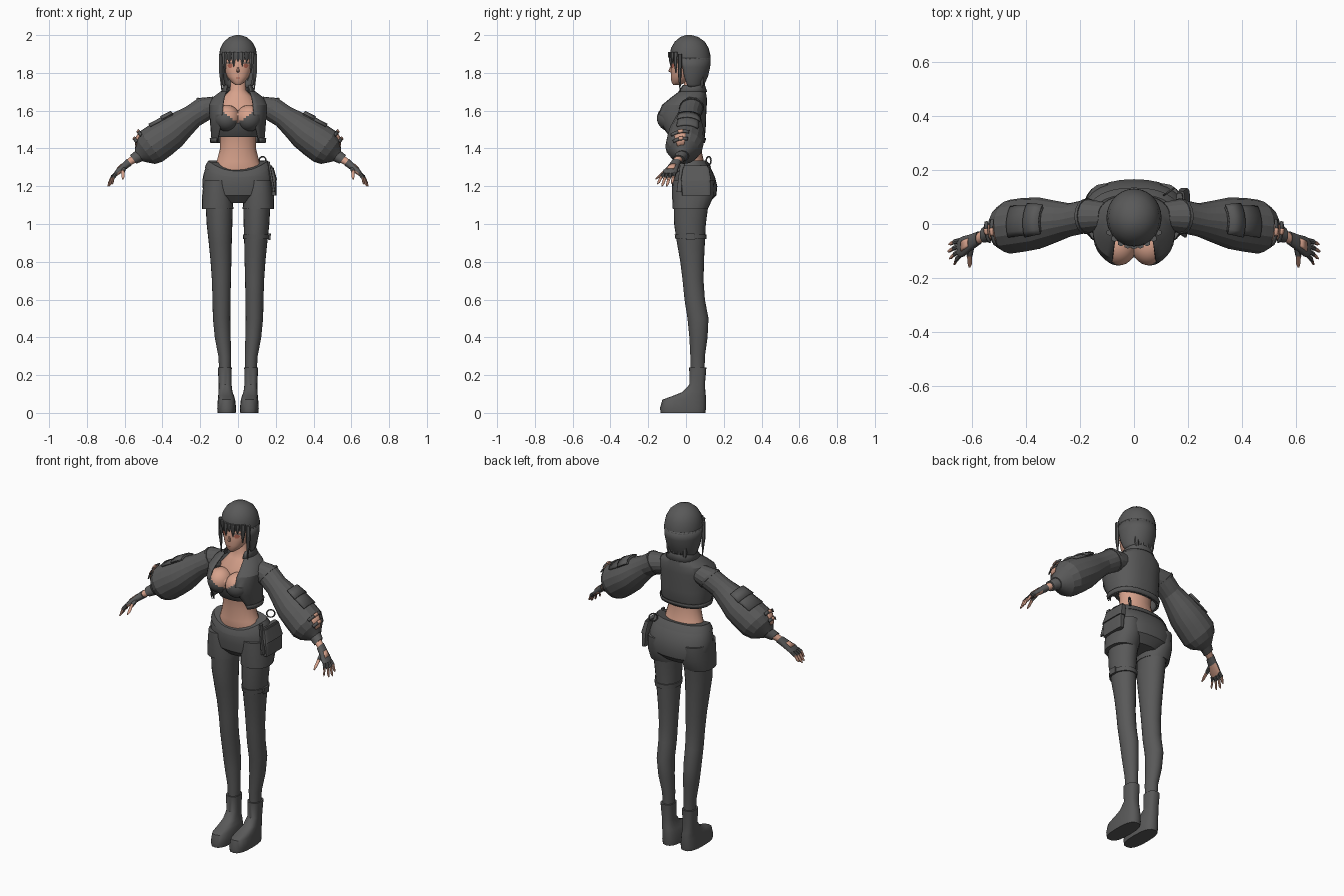
import bpy, bmesh
from math import sin, cos, asin, pi, sqrt, radians, copysign
from mathutils import Vector
from mathutils.bvhtree import BVHTree

cube = bpy.data.objects.get("Cube")
if cube:
    bpy.data.objects.remove(cube, do_unlink=True)


def material(name, rgb):
    mat = bpy.data.materials.new(name)
    mat.use_nodes = True
    mat.diffuse_color = (*rgb, 1)
    mat.node_tree.nodes["Principled BSDF"].inputs["Base Color"].default_value = (*rgb, 1)
    return mat


grey = material("dark grey cloth", (.1, .1, .1))
skin = material("warm skin", (.68, .36, .26))
iris = material("red brown", (.4, .12, .08))

X, Y = Vector((1, 0, 0)), Vector((0, 1, 0))
ALONG = Vector((.8, 0, -.6))      # direction of the left arm
UNDER = Vector((-.6, 0, -.8))     # towards the underside of the left arm


def finish(name, bm, mats, mirror=False, thick=0, sharp=40):
    mesh = bpy.data.meshes.new(name)
    bm.to_mesh(mesh)
    bm.free()
    for mat in mats:
        mesh.materials.append(mat)
    for poly in mesh.polygons:
        poly.use_smooth = True
    mesh.set_sharp_from_angle(angle=radians(sharp))
    obj = bpy.data.objects.new(name, mesh)
    bpy.context.scene.collection.objects.link(obj)
    if thick:
        obj.modifiers.new("thickness", 'SOLIDIFY').thickness = thick
    if mirror:
        obj.modifiers.new("mirror", 'MIRROR')
    return obj


def power(value, p):
    return copysign(abs(value) ** p, value)


def level(z, w, front, back, cx=0, opening=0, dip=0):
    """Horizontal ring given by half width and front and back limits."""
    gap = asin(min(1, opening / w))
    return (cx, (front + back) / 2, z, w, (back - front) / 2, gap, dip)


def loft(name, rings, mats, n=20, arc=None, u=X, v=Y, p=1, rule=None, **style):
    """Skin a row of rings; angle zero lies on the -v side."""
    bm = bmesh.new()
    rings = [tuple(r) + (0,) * (7 - len(r)) for r in rings]
    closed = arc is None and not any(r[5] for r in rings)
    rows = []
    for cx, cy, cz, ru, rv, gap, dip in rings:
        a, b = arc or (gap, 2 * pi - gap)
        row = []
        for i in range(n if closed else n + 1):
            t = a + (b - a) * i / n
            co = Vector((cx, cy, cz)) + u * ru * power(sin(t), p) - v * rv * power(cos(t), p)
            co.z -= dip * max(0, cos(t)) ** 2
            row.append(bm.verts.new(co))
        rows.append(row)
    for low, high in zip(rows, rows[1:]):
        for i in range(n):
            j = (i + 1) % len(low)
            bm.faces.new((low[i], low[j], high[j], high[i]))
    if closed:
        bm.faces.new(rows[0])
        bm.faces.new(rows[-1])
    bmesh.ops.recalc_face_normals(bm, faces=bm.faces)
    bm.normal_update()
    if rule:
        for face in bm.faces:
            face.material_index = rule(face)
    return finish(name, bm, mats, **style)


def arm_loft(name, rings, mats, **options):
    return loft(name, rings, mats, u=Y, v=UNDER, mirror=True, **options)


def grown(rings, amount):
    return [(x, y, z, a + amount, b + amount) for x, y, z, a, b in rings]


# Body
loft("torso", [level(*r) for r in (
    (1.24, .15, -.05, .12), (1.29, .138, -.062, .11), (1.33, .113, -.06, .095),
    (1.40, .095, -.058, .08), (1.46, .096, -.065, .08), (1.55, .115, -.085, .085),
    (1.63, .11, -.06, .085), (1.68, .07, -.025, .08), (1.71, .042, -.01, .07),
    (1.79, .038, -.01, .06))], [skin])
head = loft("head", [level(*r) for r in (
    (1.735, .012, -.066, -.03), (1.75, .034, -.077, .0), (1.78, .058, -.08, .04),
    (1.82, .074, -.081, .08), (1.87, .081, -.076, .09), (1.92, .075, -.06, .09),
    (1.96, .05, -.03, .07))], [skin], n=28, p=.9)
loft("nose", [level(1.83, .004, -.085, -.07), level(1.81, .009, -.094, -.07),
              level(1.803, .006, -.085, -.07)], [skin], n=8)

# Painted face details laid on the head
tree = BVHTree.FromPolygons([v.co for v in head.data.vertices],
                            [tuple(f.vertices) for f in head.data.polygons])


def face_plate(name, cx, cz, rx, rz, mat, mirror=True):
    bm = bmesh.new()
    bmesh.ops.create_circle(bm, cap_ends=True, cap_tris=True, segments=12, radius=1)
    for vert in bm.verts:
        x, z = cx + vert.co.x * rx, cz + vert.co.y * rz
        hit = tree.ray_cast(Vector((x, -1, z)), Y)[0]
        vert.co = (x, hit.y - .003, z)
    finish(name, bm, [mat], mirror=mirror)


face_plate("irises", .042, 1.838, .013, .012, iris)
face_plate("lashes", .043, 1.852, .021, .004, grey)
face_plate("brows", .043, 1.872, .02, .002, grey)
face_plate("mouth", 0, 1.773, .013, .003, iris, False)

# Hair
loft("hair_cap", [level(*r) for r in (
    (2.0, .012, .0, .03), (1.99, .045, -.03, .065), (1.965, .075, -.06, .1),
    (1.93, .094, -.08, .12), (1.89, .101, -.086, .13), (1.87, .102, -.083, .131))],
    [grey], n=28)
loft("hair_back", [level(*r) for r in (
    (1.88, .102, -.085, .131, 0, .085), (1.83, .101, -.08, .128, 0, .092),
    (1.78, .094, -.07, .116, 0, .088), (1.74, .083, -.05, .098, 0, .08),
    (1.72, .074, -.03, .088, 0, .072))], [grey], n=28, thick=.012)


def lock(name, x, top, tip, w, side=-1):
    y = .022 + side * .104 * sqrt(1 - (x / .105) ** 2)
    loft(name, [(x, y, top, w, .012), (x, y - .002, (top + tip) / 2, w * .85, .01),
                (x * .95, y, tip, .002, .002)], [grey], n=6)


for i, tip in enumerate((1.80, 1.85, 1.83, 1.86, 1.835, 1.855, 1.80)):
    lock(f"fringe_lock_{i}", -.072 + i * .024, 1.91, tip, .014)
for side in (-1, 1):
    lock("side_lock", side * .09, 1.90, 1.70, .013)
    lock("nape_lock", side * .05, 1.80, 1.69, .018, .7)
    lock("nape_inner_lock", side * .018, 1.80, 1.705, .018, .7)

# Bust and cropped top
bm = bmesh.new()
bmesh.ops.create_uvsphere(bm, u_segments=28, v_segments=20, radius=1)
for vert in bm.verts:
    vert.co = (.058 + vert.co.x * .068, -.08 + vert.co.y * .074, 1.56 + vert.co.z * .07)
for face in bm.faces:
    c = face.calc_center_median()
    face.material_index = int(c.z > 1.535 + .75 * abs(c.x))
finish("bust", bm, [grey, skin], mirror=True)
loft("top_band", [level(1.46, .102, -.085, .085), level(1.50, .108, -.115, .088),
                  level(1.535, .112, -.125, .088)], [grey], p=.85)

# Open cropped jacket with a raised collar
loft("jacket", [level(*r) for r in (
    (1.43, .138, -.10, .09, 0, .105), (1.46, .142, -.115, .1, 0, .1),
    (1.52, .147, -.145, .105, 0, .085), (1.58, .152, -.162, .107, 0, .075),
    (1.63, .153, -.14, .11, 0, .072), (1.67, .135, -.09, .11, 0, .066),
    (1.70, .095, -.055, .105, 0, .06), (1.71, .075, -.04, .098, 0, .05))],
    [grey], n=28, p=.85, thick=.007, sharp=25)
loft("collar", [level(1.695, .082, -.05, .1, 0, .05), level(1.715, .074, -.045, .1, 0, .05),
                level(1.735, .072, -.04, .1, 0, .055), level(1.70, .092, -.06, .112, 0, .06)],
     [grey], p=.9, thick=.004)
loft("jacket_hem", [level(1.43, .143, -.105, .095, 0, .108), level(1.455, .146, -.117, .104, 0, .105)],
     [grey], n=28, p=.85, thick=.004)

# Balloon sleeves
sleeve = [(.10, .03, 1.63, .05, .055), (.17, .03, 1.615, .062, .065), (.24, .015, 1.57, .062, .062),
          (.30, .008, 1.525, .08, .077), (.35, .003, 1.485, .095, .09), (.41, -.003, 1.445, .1, .098),
          (.46, -.01, 1.41, .1, .1), (.49, -.012, 1.385, .08, .084),
          (.51, -.016, 1.37, .052, .056), (.525, -.02, 1.36, .036, .036)]
arm_loft("sleeves", sleeve, [grey], n=16, sharp=18)
arm_loft("shoulder_seams", grown([sleeve[1], (.18, .028, 1.609, .062, .065)], .004), [grey], n=16)
arm_loft("sleeve_pockets", grown(sleeve[3:6], .009), [grey], n=6, arc=(-.45, .7), thick=.012)
arm_loft("pocket_flaps", grown(sleeve[3:5], .016), [grey], n=6, arc=(-.5, .75), thick=.008)

# Sleeve openings showing skin, crossed by straps
arm_loft("sleeve_openings", grown(sleeve[6:9], .005), [skin], n=5, arc=(-.55, .1), thick=.004)
for i, k in enumerate((6, 7)):
    x, y, z, a, b = sleeve[k]
    strap = [sleeve[k], (x + .012, y, z - .01, a - .006, b - .006)]
    arm_loft(f"opening_straps_{i}", grown(strap, .012), [grey], n=6, arc=(-.7, .25), thick=.006)
    arm_loft(f"opening_tabs_{i}", grown(strap, .016), [skin], n=3, arc=(-.3, -.05), thick=.008)

# Forearms, cuffs and gloves
arm_loft("forearms", [(.51, -.02, 1.37, .028, .026), (.585, -.057, 1.322, .02, .017)], [skin], n=12)
arm_loft("cuffs", [(.52, -.022, 1.362, .036, .034), (.555, -.04, 1.342, .03, .028)], [grey], n=14)
palm = [(.575, -.052, 1.328, .025, .021), (.605, -.068, 1.303, .03, .018),
        (.632, -.083, 1.28, .038, .016), (.65, -.09, 1.262, .036, .011)]
arm_loft("gloves", palm, [grey, skin], n=14, p=.85,
         rule=lambda f: int(f.normal.dot(UNDER) > .5 and f.calc_center_median().x > .59))
arm_loft("glove_windows", grown(palm[1:3], .003), [skin], n=4, arc=(-.5, .5), thick=.003)


def finger(name, start, end, r, u=Y):
    a, b = Vector(start), Vector(end)
    knuckle = a.lerp(b, .45) - UNDER * .006
    loft(name + "_glove", [(*a, r, r), (*knuckle, r, r)], [grey], n=8, u=u, v=UNDER, mirror=True)
    loft(name, [(*knuckle, r * .85, r * .85), (*a.lerp(b, .8), r * .75, r * .75),
                (*b, r * .3, r * .3)], [skin], n=8, u=u, v=UNDER, mirror=True)


tips = {"index_fingers": (.668, -.15, 1.212), "middle_fingers": (.684, -.128, 1.2),
        "ring_fingers": (.69, -.102, 1.2), "little_fingers": (.687, -.075, 1.215)}
for i, (name, tip) in enumerate(tips.items()):
    finger(name, (.645, -.118 + i * .019, 1.267), tip, .01)
finger("thumbs", (.603, -.085, 1.298), (.61, -.162, 1.238), .011, ALONG)

# Shorts and waistband
loft("shorts", [level(*r) for r in (
    (1.325, .155, -.062, .105, 0, 0, .05), (1.30, .172, -.07, .13, 0, 0, .035),
    (1.25, .186, -.075, .153), (1.20, .189, -.075, .166), (1.15, .175, -.068, .16),
    (1.11, .1, -.03, .12))], [grey], n=28, p=.88, sharp=25)
loft("waistband", [level(1.335, .157, -.066, .11, 0, 0, .055), level(1.318, .168, -.074, .124, 0, 0, .055),
                   level(1.298, .176, -.078, .135, 0, 0, .05)], [grey], n=28, p=.88)
loft("shorts_legs", [level(1.23, .07, -.072, .15, .112), level(1.15, .082, -.074, .148, .108),
                     level(1.08, .083, -.07, .116, .108)], [grey], p=.9, mirror=True)

# Legs and boots
loft("legs", [level(*r) for r in (
    (1.15, .074, -.065, .125, .1), (1.0, .068, -.063, .105, .098), (.9, .061, -.048, .1, .094),
    (.8, .055, -.03, .095, .09), (.7, .05, -.018, .093, .088), (.6, .048, -.008, .1, .087),
    (.5, .046, .008, .119, .087), (.4, .042, .018, .114, .081), (.3, .034, .023, .1, .07),
    (.2, .03, .025, .098, .068))], [grey], n=24, mirror=True)
loft("boots", [level(*r) for r in (
    (.24, .037, .017, .108, .07), (.15, .034, .018, .1, .068), (.11, .037, -.02, .103, .066),
    (.09, .042, -.07, .105, .063), (.07, .046, -.125, .106, .061), (.025, .05, -.138, .106, .06),
    (0, .048, -.134, .102, .06))], [grey], p=.75, mirror=True)

# Thigh strap, hip pouch and ring on the left side
loft("thigh_strap", [level(.92, .069, -.056, .108, .096), level(.945, .071, -.06, .109, .096)], [grey])
loft("thigh_buckle", [level(.915, .006, .0, .045, .166), level(.95, .006, .0, .045, .168)], [grey], p=.3)
loft("hip_pouch", [level(1.15, .014, -.02, .13, .19), level(1.22, .018, -.025, .13, .186),
                   level(1.31, .012, -.01, .115, .168)], [grey], p=.4)
loft("pouch_flap", [level(1.23, .022, -.028, .134, .186), level(1.3, .016, -.016, .122, .172)], [grey], p=.4)
loft("hip_strap", [level(1.17, .006, -.05, -.025, .19), level(1.33, .006, -.03, -.005, .162)], [grey], p=.4)
bpy.ops.mesh.primitive_torus_add(major_radius=.022, minor_radius=.004, major_segments=16,
                                 minor_segments=6, location=(.13, .12, 1.335), rotation=(pi / 2, 0, .6))
belt_ring = bpy.context.object
belt_ring.name = "belt_ring"
belt_ring.data.materials.append(grey)
